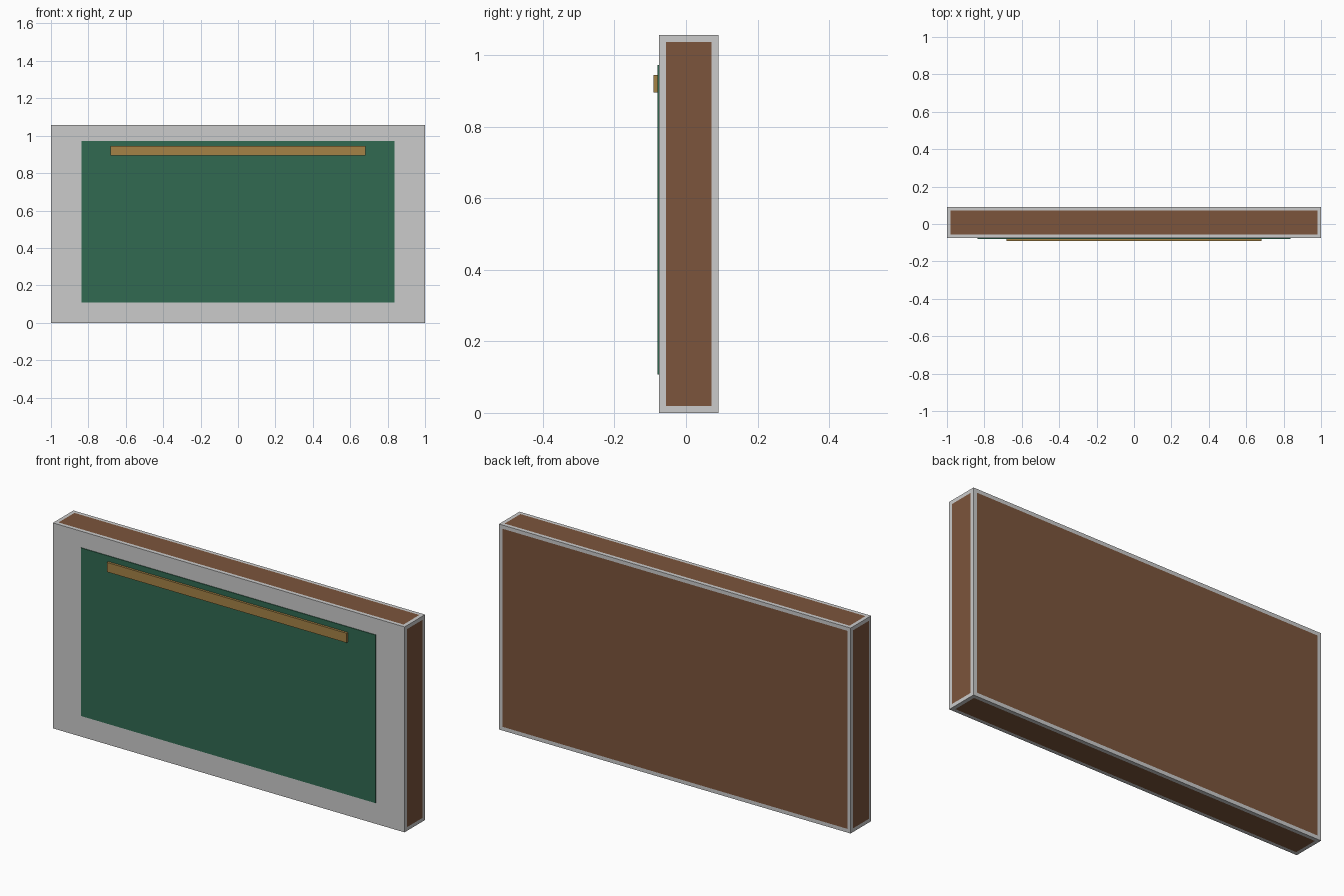
import bpy, bmesh

if "Cube" in bpy.data.objects:
    bpy.data.objects.remove(bpy.data.objects["Cube"])

X, Y0, Y1, H = 1.0, -0.0755, 0.091, 1.056   # main slab extents
RIM = 0.027                                 # border width around inlays


def material(name, rgb):
    m = bpy.data.materials.new(name)
    m.diffuse_color = (*rgb, 1)
    m.use_nodes = True
    m.node_tree.nodes["Principled BSDF"].inputs["Base Color"].default_value = m.diffuse_color
    return m


def box(bm, lo, hi):
    for v in bmesh.ops.create_cube(bm, size=1)["verts"]:
        v.co = [l + (c + 0.5) * (h - l) for l, c, h in zip(lo, v.co, hi)]


def finish(bm, name, mat=None):
    me = bpy.data.meshes.new(name)
    bm.to_mesh(me)
    bm.free()
    ob = bpy.data.objects.new(name, me)
    bpy.context.collection.objects.link(ob)
    if mat:
        me.materials.append(mat)
    return ob


def slab(keep_inlay):
    """Slab with inset faces; returns either the inlays or the rest."""
    bm = bmesh.new()
    box(bm, (-X, Y0, 0), (X, Y1, H))
    bm.normal_update()
    inner = [f for f in bm.faces if f.normal.y > -0.5]   # all but the front
    bmesh.ops.inset_individual(bm, faces=inner, thickness=RIM)
    drop = [f for f in bm.faces if (f in inner) != keep_inlay]
    bmesh.ops.delete(bm, geom=drop, context="FACES")
    return bm


brown = material("brown_wood", (0.20, 0.09, 0.045))
green = material("green_panel", (0.031, 0.144, 0.083))
gold = material("ochre_trim", (0.376, 0.223, 0.061))

# grey casing with a thin rim, and the brown inlays flush inside it
finish(slab(False), "casing")
finish(slab(True), "wood_inlays", brown)

# thin green panel on the front
bm = bmesh.new()
box(bm, (-0.838, -0.079, 0.108), (0.838, Y0, 0.972))
finish(bm, "front_panel", green)

# ochre bar across the top of the panel
bm = bmesh.new()
box(bm, (-0.682, -0.091, 0.895), (0.682, -0.077, 0.944))
finish(bm, "top_bar", gold)
